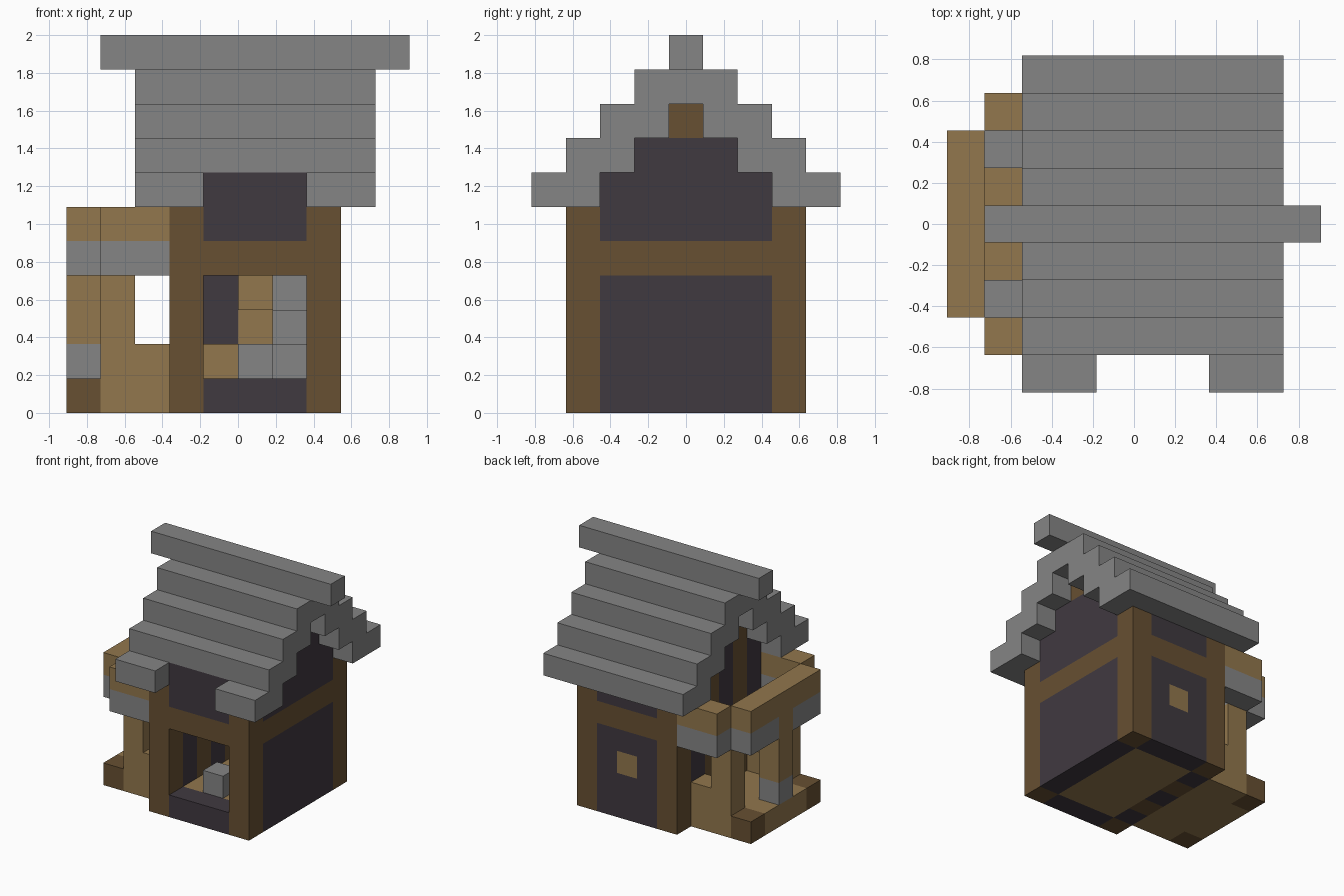
import bpy, bmesh

U = 2 / 11  # one block

old = bpy.data.objects.get("Cube")
if old:
    bpy.data.objects.remove(old, do_unlink=True)


def material(name, r, g, b):
    m = bpy.data.materials.new(name)
    m.use_nodes = True
    m.diffuse_color = (r, g, b, 1)
    m.node_tree.nodes["Principled BSDF"].inputs["Base Color"].default_value = (r, g, b, 1)
    return m


STONE = material("grey stone", 0.235, 0.235, 0.235)
PLANK = material("tan planks", 0.287, 0.184, 0.074)
LOG = material("brown logs", 0.136, 0.080, 0.032)
DARK = material("dark panels", 0.051, 0.041, 0.051)


def blocks(name, mat, *boxes):
    """One object made of boxes; each box is (x0, x1, y0, y1, z0, z1) in blocks."""
    bm = bmesh.new()
    for x0, x1, y0, y1, z0, z1 in boxes:
        cube = bmesh.ops.create_cube(bm, size=1)
        for v in cube["verts"]:
            v.co.x = (x1 if v.co.x > 0 else x0) * U
            v.co.y = (y1 if v.co.y > 0 else y0) * U
            v.co.z = (z1 if v.co.z > 0 else z0) * U
    me = bpy.data.meshes.new(name)
    bm.to_mesh(me)
    bm.free()
    me.materials.append(mat)
    ob = bpy.data.objects.new(name, me)
    bpy.context.collection.objects.link(ob)


def both(*boxes):
    """The boxes plus their mirror images in y."""
    return [b for x0, x1, y0, y1, z0, z1 in boxes
            for b in ((x0, x1, y0, y1, z0, z1), (x0, x1, -y1, -y0, z0, z1))]


# Timber frame: corner posts, long beams, end beam, ridge beam
blocks("corner_posts", LOG, *both((-2, -1, 2.5, 3.5, 0, 6), (2, 3, 2.5, 3.5, 0, 6)))
blocks("long_beams", LOG, *both((-1, 2, 2.5, 3.5, 4, 5)))
blocks("end_beam", LOG, (2, 3, -2.5, 2.5, 4, 5))
blocks("ridge_beam", LOG, (-2, 3, -0.5, 0.5, 8, 9))

# Floors
blocks("house_floor", PLANK, (-1, 2, -2.5, 2.5, 0, 1))
blocks("ceiling", PLANK, (-1, 2, -2.5, 2.5, 4, 5))

# Front wall: sill below the opening, panel above
blocks("front_sill", DARK, (-1, 2, -3.5, -2.5, 0, 1))
blocks("front_upper_panel", DARK, (-1, 2, -3.5, -2.5, 5, 7))

# Back wall around a small shuttered window
blocks("back_panel", DARK,
       (-1, 0, 2.5, 3.5, 0, 4), (1, 2, 2.5, 3.5, 0, 4),
       (0, 1, 2.5, 3.5, 0, 2), (0, 1, 2.5, 3.5, 3, 4))
blocks("back_window", PLANK, (0, 1, 2.5, 3.5, 2, 3))
blocks("back_upper_panel", DARK, (-1, 2, 2.5, 3.5, 5, 6))

# Left end wall with stepped gable
blocks("left_panel", DARK, (2, 3, -2.5, 2.5, 0, 4))
blocks("left_gable", DARK, (2, 3, -2.5, 2.5, 5, 7), (2, 3, -1.5, 1.5, 7, 8))

# Right end wall in alternating upright strips
blocks("right_panels", DARK, (-2, -1, -0.5, 0.5, 0, 8),
       *both((-2, -1, 1.5, 2.5, 0, 7)))
blocks("right_studs", LOG, *both((-2, -1, 0.5, 1.5, 0, 8)))

# Stepped roof; the lowest front step is broken above the opening
for i in range(4):
    y, z = 2.5 - i, 6 + i
    if i == 0:
        roof = [(-3, 4, y, y + 2, z, z + 1),
                (-3, -1, -y - 2, -y, z, z + 1), (2, 4, -y - 2, -y, z, z + 1)]
    elif i == 3:
        roof = [(-3, 4, -1.5, 1.5, z, z + 1)]
    else:
        roof = both((-3, 4, y, y + 2, z, z + 1))
    blocks(f"roof_step_{i + 1}", STONE, *roof)
blocks("roof_ridge", STONE, (-4, 5, -0.5, 0.5, 10, 11))

# Porch base, rail and posts
blocks("porch_floor", PLANK, (-4, -2, -2.5, 2.5, 0, 1), (-5, -4, -1.5, 1.5, 0, 1))
blocks("porch_corners", LOG, *both((-5, -4, 1.5, 2.5, 0, 1)))
blocks("porch_rails", PLANK, *both((-3, -2, 1.5, 2.5, 1, 2)))
blocks("porch_side_posts", PLANK, *both((-4, -3, 1.5, 2.5, 1, 4)))
blocks("porch_centre_post_base", STONE, (-5, -4, -0.5, 0.5, 1, 2))
blocks("porch_centre_post", PLANK, (-5, -4, -0.5, 0.5, 2, 5))

# Porch beams: stone course with a plank parapet on top
blocks("porch_stone_course", STONE, *both(
    (-5, -4, 0.5, 2.5, 4, 5), (-4, -2, 2.5, 3.5, 4, 5), (-4, -3, 1.5, 2.5, 4, 5)))
blocks("porch_parapet", PLANK, (-5, -4, -2.5, 2.5, 5, 6),
       *both((-4, -2, 2.5, 3.5, 5, 6)))

# Stairs inside the house
blocks("stairs", STONE, (0, 1, -2.5, -1.5, 1, 2),
       *[(1, 2, k - 2.5, k - 1.5, k, k + 1) for k in (1, 2, 3)])
blocks("stair_landing", PLANK, (0, 1, 1.5, 2.5, 3, 4))
blocks("low_shelf", PLANK, (-1, 0, 1.5, 2.5, 1, 2))
